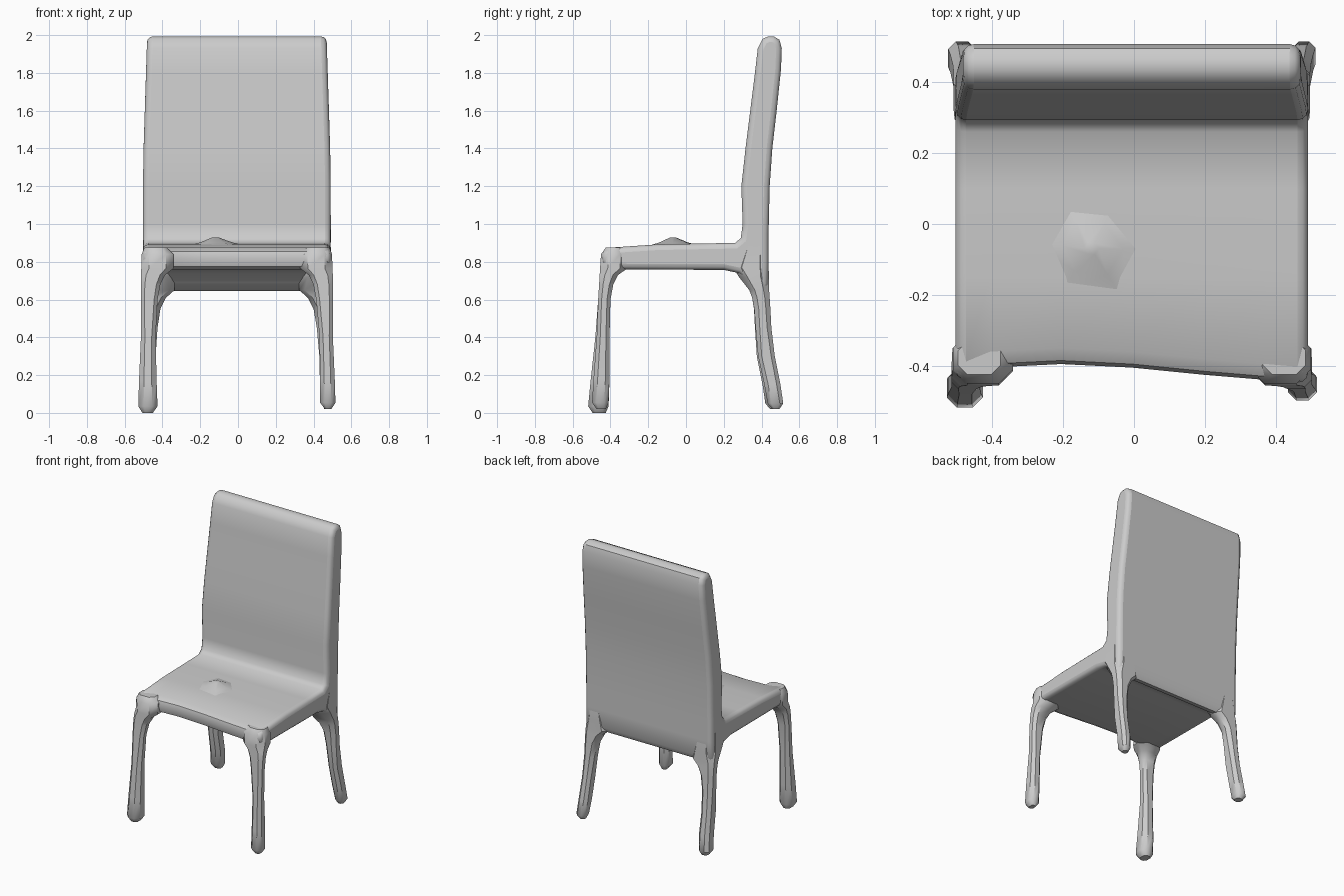
import bpy, bmesh


def loft(name, rings, bevel=0.0):
    """Skin a list of equal-length closed rings and cap both ends."""
    bm = bmesh.new()
    loops = [[bm.verts.new(p) for p in ring] for ring in rings]
    n = len(loops[0])
    for a, b in zip(loops, loops[1:]):
        for i in range(n):
            j = (i + 1) % n
            bm.faces.new((a[i], a[j], b[j], b[i]))
    bm.faces.new(loops[0])
    bm.faces.new(loops[-1])
    bmesh.ops.recalc_face_normals(bm, faces=bm.faces[:])
    mesh = bpy.data.meshes.new(name)
    bm.to_mesh(mesh)
    bm.free()
    obj = bpy.data.objects.new(name, mesh)
    bpy.context.collection.objects.link(obj)
    if bevel:
        mod = obj.modifiers.new("soft_edges", 'BEVEL')
        mod.width = bevel
        mod.segments = 3
        mod.limit_method = 'ANGLE'
        mod.angle_limit = 1.2
    bpy.ops.object.select_all(action='DESELECT')
    obj.select_set(True)
    bpy.context.view_layer.objects.active = obj
    bpy.ops.object.shade_smooth_by_angle(angle=0.75)
    return obj


# Seat and back: one L-shaped side profile (y, z) swept across the width
profile = [(-0.36, 0.76), (-0.39, 0.775), (-0.405, 0.82), (-0.395, 0.855), (-0.36, 0.875),
           (-0.15, 0.892), (0.1, 0.897), (0.26, 0.9), (0.29, 0.925), (0.3, 1.0),
           (0.293, 1.2), (0.315, 1.4), (0.34, 1.6), (0.365, 1.8), (0.38, 1.93),
           (0.405, 1.98), (0.435, 1.993), (0.465, 1.993), (0.495, 1.975), (0.507, 1.93),
           (0.503, 1.82), (0.48, 1.6), (0.457, 1.4), (0.443, 1.2), (0.437, 0.95),
           (0.437, 0.8), (0.435, 0.68), (0.415, 0.645), (0.38, 0.65), (0.34, 0.69),
           (0.28, 0.74), (0.2, 0.757)]


def section(x, shift):
    ring = []
    for y, z in profile:
        w = x * (1 - 0.045 * max(0, (z - 1.3) / 0.7)) - 0.006
        ring.append((w, y - shift if y < -0.3 else y, z))
    return ring


stations = [(-0.497, 0.04), (-0.4, 0.0), (-0.2, -0.01), (0, 0.0),
            (0.2, 0.02), (0.38, 0.035), (0.497, 0.045)]
loft("seat_and_back", [section(x, s) for x, s in stations], 0.03)

# Crumpled bump on the seat
bump = []
for r, z in [(0.2, 0.875), (0.09, 0.902), (0.02, 0.928)]:
    bump.append([(-0.12 + r * c, -0.07 + r * s, z) for c, s in
                 [(1, 0), (0.4, 0.8), (-0.5, 0.9), (-0.9, 0.1), (-0.5, -0.7), (0.5, -0.8)]])
loft("seat_bump", bump)


# Legs: octagonal sections as (z, outer x, inner x, front y, rear y) on the right side
front = [(0.0, 0.5, 0.445, -0.495, -0.425), (0.035, 0.522, 0.42, -0.518, -0.41),
         (0.17, 0.518, 0.425, -0.505, -0.405), (0.4, 0.508, 0.43, -0.48, -0.405),
         (0.6, 0.508, 0.42, -0.465, -0.4), (0.68, 0.508, 0.405, -0.46, -0.385),
         (0.73, 0.508, 0.38, -0.457, -0.36), (0.765, 0.506, 0.335, -0.455, -0.31),
         (0.84, 0.504, 0.335, -0.45, -0.31), (0.875, 0.49, 0.37, -0.425, -0.33)]
rear = [(0.02, 0.5, 0.45, 0.445, 0.495), (0.05, 0.518, 0.44, 0.42, 0.515),
        (0.15, 0.512, 0.43, 0.405, 0.5), (0.3, 0.505, 0.43, 0.375, 0.47),
        (0.45, 0.503, 0.42, 0.365, 0.452), (0.55, 0.503, 0.405, 0.36, 0.447),
        (0.61, 0.503, 0.375, 0.35, 0.443), (0.65, 0.503, 0.33, 0.335, 0.44),
        (0.72, 0.503, 0.33, 0.28, 0.44), (0.77, 0.5, 0.34, 0.25, 0.437),
        (0.88, 0.497, 0.36, 0.29, 0.43)]


def leg(name, table, side, slim, lift):
    rings = []
    for z, xo, xi, y0, y1 in table:
        low = max(0, 1 - z / 0.6)
        d = slim * low
        xa, xb = sorted((side * xo - 0.006, side * (xi + d) - 0.006))
        ya, yb = y0 + d, y1
        c = 0.28 * min(xb - xa, yb - ya)
        rings.append([(x, y, z + lift * low) for x, y in
                      [(xa + c, ya), (xb - c, ya), (xb, ya + c), (xb, yb - c),
                       (xb - c, yb), (xa + c, yb), (xa, yb - c), (xa, ya + c)]])
    loft(name, rings)


for label, side, slim, lift in [("left", -1, 0.0, 0.0), ("right", 1, 0.022, 0.02)]:
    leg("front_leg_" + label, front, side, slim, lift)
    leg("rear_leg_" + label, rear, side, slim * 0.6, 0.0)
